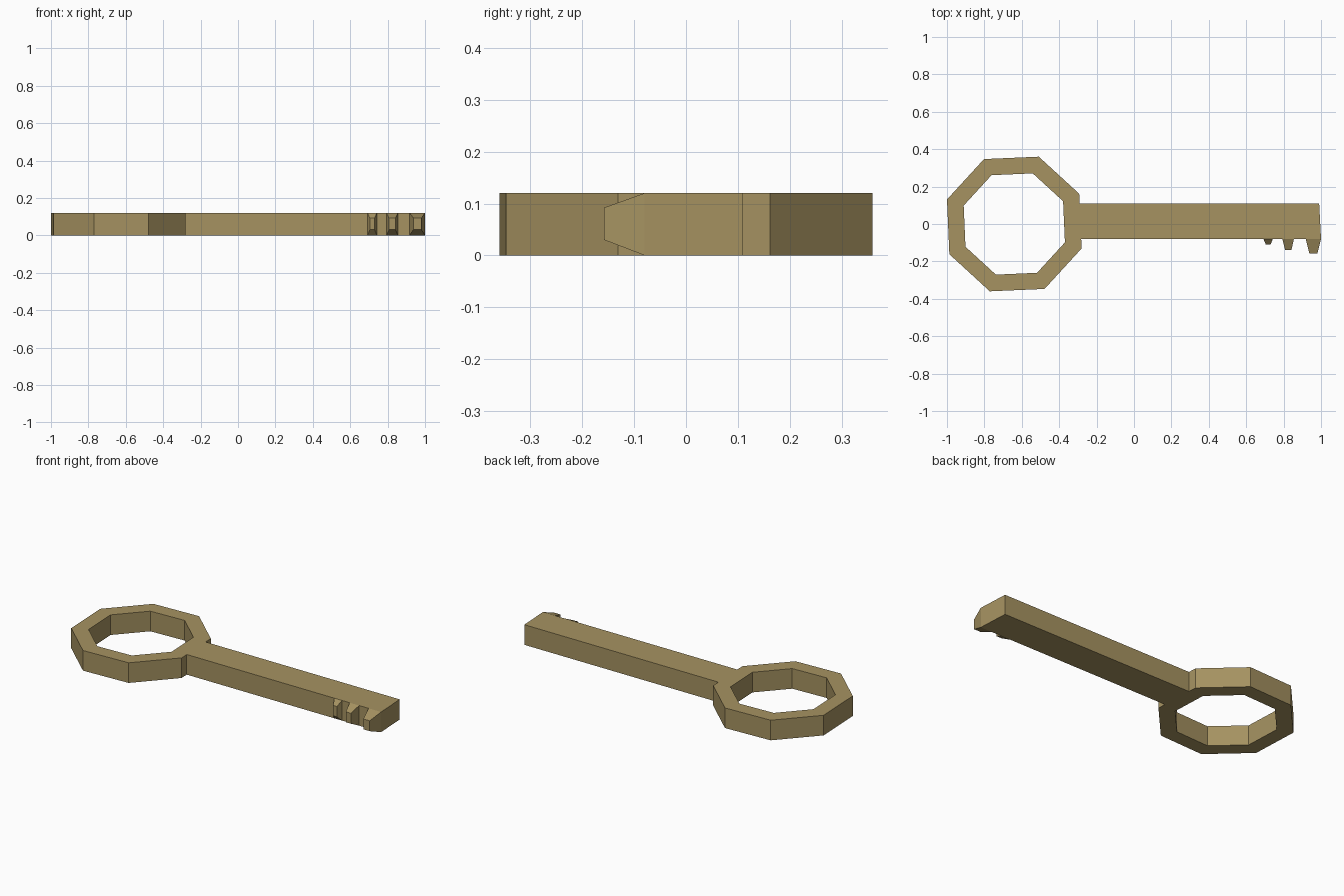
import bpy, bmesh, math

if "Cube" in bpy.data.objects:
    bpy.data.objects.remove(bpy.data.objects["Cube"])

H = 0.12  # key thickness
brass = bpy.data.materials.new("aged_brass")
brass.diffuse_color = (0.38, 0.29, 0.12, 1)
brass.use_nodes = True
brass.node_tree.nodes["Principled BSDF"].inputs["Base Color"].default_value = brass.diffuse_color


def add_object(name, mesh):
    mesh.materials.clear()
    mesh.materials.append(brass)
    obj = bpy.data.objects.new(name, mesh)
    bpy.context.collection.objects.link(obj)
    return obj


def octagon(r):
    return [(-0.64 + r * math.cos(math.radians(-20 + 45 * i)),
             r * math.sin(math.radians(-20 + 45 * i))) for i in range(8)]


# Key body: octagonal bow and shaft as one outline, with a hole
outer = octagon(0.383)
low, high = outer[0], outer[1]


def on_edge(y):
    t = (y - low[1]) / (high[1] - low[1])
    return (low[0] + t * (high[0] - low[0]), y)


shaft = [on_edge(-0.08), (1.0, -0.08), (0.99, 0.11), on_edge(0.11)]
outline = outer[:1] + shaft + outer[1:]

curve = bpy.data.curves.new("key_outline", 'CURVE')
curve.dimensions = '2D'
curve.fill_mode = 'BOTH'
curve.extrude = H / 2
for pts in (outline, octagon(0.288)):
    spline = curve.splines.new('POLY')
    spline.points.add(len(pts) - 1)
    for p, (x, y) in zip(spline.points, pts):
        p.co = (x, y, H / 2, 1)
    spline.use_cyclic_u = True
helper = bpy.data.objects.new("outline_helper", curve)
bpy.context.collection.objects.link(helper)
bpy.context.view_layer.update()
deps = bpy.context.evaluated_depsgraph_get()
mesh = bpy.data.meshes.new_from_object(helper.evaluated_get(deps))
bpy.data.objects.remove(helper)

bm = bmesh.new()
bm.from_mesh(mesh)
for v in bm.verts:
    v.co.z = H if v.co.z > (H / 2 if min(u.co.z for u in bm.verts) >= 0 else 0) else 0
bmesh.ops.remove_doubles(bm, verts=bm.verts, dist=1e-5)
bmesh.ops.recalc_face_normals(bm, faces=bm.faces)
bmesh.ops.dissolve_limit(bm, angle_limit=0.01, verts=bm.verts, edges=bm.edges)
bm.to_mesh(mesh)
bm.free()
for p in mesh.polygons:
    p.use_smooth = False
    p.material_index = 0
add_object("bow_and_shaft", mesh)


# Teeth: tapered blocks on the lower edge of the shaft
def tooth(name, base, tip, tip_y):
    bm = bmesh.new()
    bmesh.ops.create_cube(bm, size=1)
    for v in bm.verts:
        outer_end = v.co.y < 0
        xs, zs = (tip, (0.03, 0.092)) if outer_end else (base, (0, H))
        v.co = (xs[v.co.x > 0], tip_y if outer_end else -0.08, zs[v.co.z > 0])
    mesh = bpy.data.meshes.new(name)
    bm.to_mesh(mesh)
    bm.free()
    add_object(name, mesh)


tooth("tooth_small", (0.692, 0.742), (0.705, 0.73), -0.11)
tooth("tooth_medium", (0.793, 0.855), (0.808, 0.842), -0.138)
tooth("tooth_large", (0.918, 1.0), (0.938, 0.98), -0.158)
